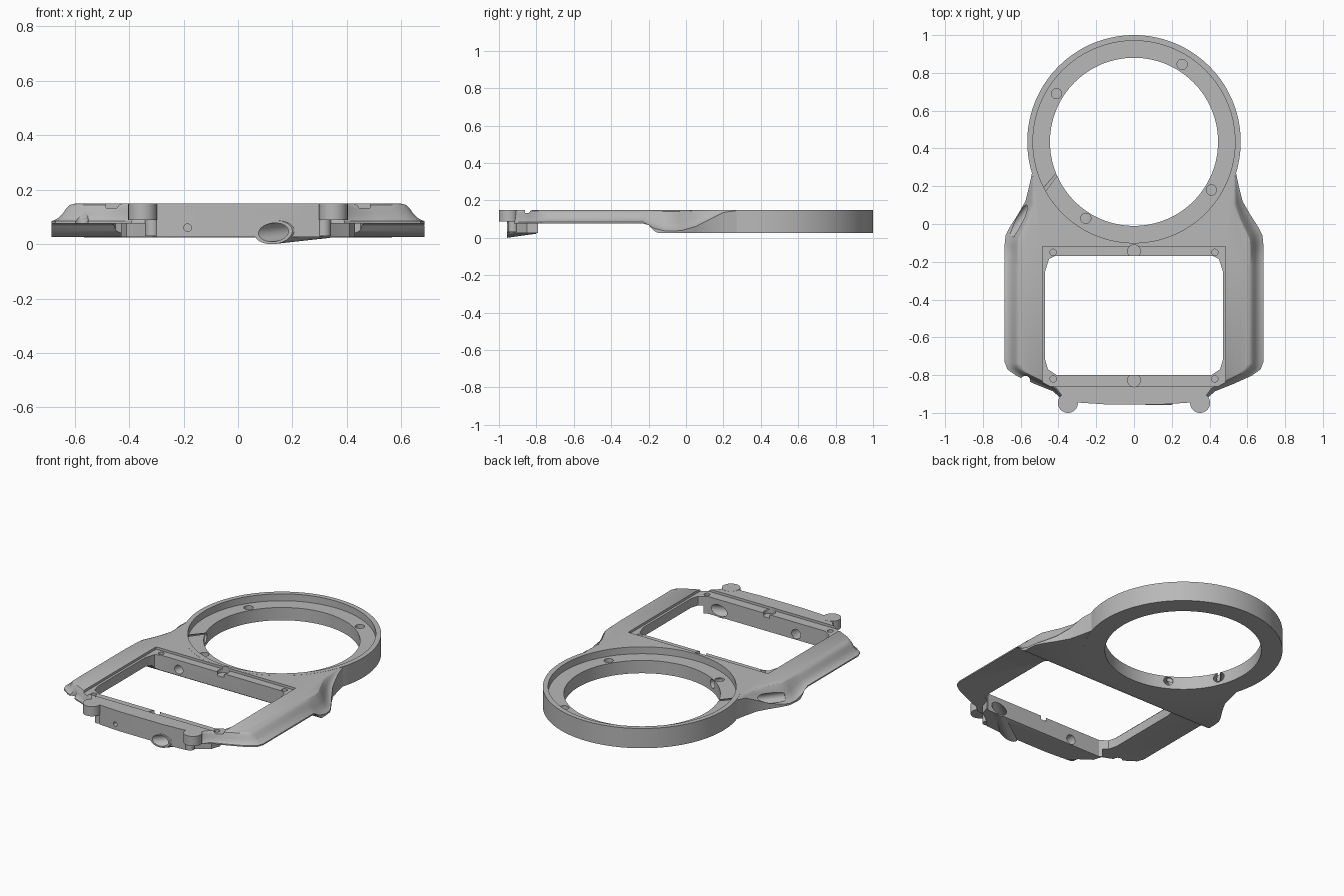
import bpy, bmesh, math
from mathutils import Matrix, Vector

cube = bpy.data.objects.get("Cube")
if cube:
    bpy.data.objects.remove(cube, do_unlink=True)

TOP, BASE = 0.148, 0.025
RING_Y = 0.435

grey = bpy.data.materials.new("satin_grey")
grey.use_nodes = True
grey.diffuse_color = (0.48, 0.48, 0.48, 1)
grey.node_tree.nodes["Principled BSDF"].inputs["Base Color"].default_value = grey.diffuse_color


def finish(name, bm):
    bmesh.ops.recalc_face_normals(bm, faces=bm.faces)
    mesh = bpy.data.meshes.new(name)
    bm.to_mesh(mesh)
    bm.free()
    mesh.materials.append(grey)
    obj = bpy.data.objects.new(name, mesh)
    bpy.context.collection.objects.link(obj)
    return obj


def prism(name, points, low, high, turn=None):
    """Extrude a flat outline from low to high."""
    bm = bmesh.new()
    face = bm.faces.new([bm.verts.new((x, y, low)) for x, y in points])
    new = bmesh.ops.extrude_face_region(bm, geom=[face])["geom"]
    verts = [v for v in new if isinstance(v, bmesh.types.BMVert)]
    bmesh.ops.translate(bm, verts=verts, vec=(0, 0, high - low))
    if turn:
        bmesh.ops.transform(bm, matrix=turn, verts=bm.verts)
    return finish(name, bm)


def rod(name, a, b, radius, sides=32):
    """Cylinder running between two points."""
    a, b = Vector(a), Vector(b)
    turn = (b - a).to_track_quat("Z", "Y").to_matrix().to_4x4()
    bm = bmesh.new()
    bmesh.ops.create_cone(bm, cap_ends=True, segments=sides, radius1=radius, radius2=radius,
                          depth=(b - a).length, matrix=Matrix.Translation((a + b) / 2) @ turn)
    return finish(name, bm)


def upright(name, x, y, radius, low, high=0.3, sides=32):
    return rod(name, (x, y, low), (x, y, high), radius, sides)


def combine(target, operation, tool):
    """Apply one boolean and discard its tool."""
    mod = target.modifiers.new("boolean", "BOOLEAN")
    mod.operation, mod.object, mod.solver = operation, tool, "EXACT"
    bpy.context.view_layer.objects.active = target
    bpy.ops.object.modifier_apply(modifier=mod.name)
    bpy.data.objects.remove(tool, do_unlink=True)


def mirrored(half):
    return half + [(-x, y) for x, y in reversed(half)]


# Shoulders and side rails: outer x, y, inner x, y, height of the slope's foot
stations = [
    (0.54, 0.27, 0.53, 0.26, 0.145), (0.555, 0.2, 0.53, 0.19, 0.135),
    (0.575, 0.12, 0.525, 0.1, 0.095), (0.615, 0.05, 0.55, 0.02, 0.06),
    (0.66, -0.02, 0.58, -0.05, 0.04), (0.68, -0.06, 0.595, -0.08, 0.036),
    (0.685, -0.11, 0.6, -0.12, 0.036), (0.685, -0.17, 0.6, -0.17, 0.05),
    (0.685, -0.23, 0.6, -0.23, 0.084), (0.685, -0.73, 0.6, -0.74, 0.084),
    (0.67, -0.77, 0.585, -0.765, 0.084), (0.62, -0.805, 0.55, -0.79, 0.084),
    (0.53, -0.845, 0.48, -0.825, 0.084), (0.43, -0.885, 0.41, -0.87, 0.084),
    (0.39, -0.92, 0.38, -0.91, 0.084),
]
slope = [(0, 0), (0.15, 0.07), (0.32, 0.2), (0.5, 0.45), (0.65, 0.75), (0.8, 0.93), (1, 1)]


def level(t, rise):
    half = [(ox + (ix - ox) * t, oy + (iy - oy) * t, foot + (TOP - foot) * rise)
            for ox, oy, ix, iy, foot in stations]
    return half + [(-x, y, z) for x, y, z in reversed(half)]


bm = bmesh.new()
floor = [(x, y, BASE) for x, y, z in level(0, 0)]
loops = [[bm.verts.new(p) for p in ring] for ring in [floor] + [level(*s) for s in slope]]
for lower, upper in zip(loops, loops[1:]):
    for i in range(len(lower)):
        j = (i + 1) % len(lower)
        bm.faces.new((lower[i], lower[j], upper[j], upper[i]))
bm.faces.new(loops[0])
bm.faces.new(loops[-1])
frame = finish("frame", bm)

# Raised underside beneath the side rails
underside = [(-1.2, -0.1), (-1.2, 0.076), (-0.23, 0.076), (-0.2, 0.068), (-0.18, 0.045),
             (-0.16, 0.03), (-0.13, 0.02), (-0.13, -0.1)]
sideways = Matrix(((0, 0, 1), (1, 0, 0), (0, 1, 0))).to_4x4()
combine(frame, "DIFFERENCE", prism("underside_cut", underside, -1, 1, sideways))

# Round ring, front bar and bosses
combine(frame, "UNION", upright("ring", 0, RING_Y, 0.565, BASE - 0.0005, TOP + 0.0005, 128))
bar = mirrored([(0.43, -0.79), (0.41, -0.85), (0.34, -0.9), (0.3, -0.945), (0.15, -0.955)])
combine(frame, "UNION", prism("front_bar", bar, BASE, TOP + 0.0004))
for side in (-1, 1):
    combine(frame, "UNION", upright("boss", side * 0.35, -0.947, 0.053, 0.088, TOP + 0.0007))
    combine(frame, "UNION", upright("boss_stem", side * 0.315, -0.925, 0.026, 0.03, 0.13))

# Slanted cable sleeve, trimmed flush with the front
sleeve_a, sleeve_b = Vector((0.13, -0.957, 0.043)), Vector((0.33, -0.8, 0.065))
reach = (sleeve_b - sleeve_a) * 0.5
sleeve = rod("sleeve", sleeve_a - reach, sleeve_b, 0.043)
combine(sleeve, "DIFFERENCE", prism("sleeve_trim", [(-1, -2), (1, -2), (1, -0.957), (-1, -0.957)], -1, 1))
combine(frame, "UNION", sleeve)

# Ring opening with its stepped seat
combine(frame, "DIFFERENCE", upright("ring_seat", 0, RING_Y, 0.535, 0.105, sides=128))
combine(frame, "DIFFERENCE", upright("ring_hole", 0, RING_Y, 0.445, -0.3, sides=128))

# Window opening with its shallow seat
seat = mirrored([(0.485, -0.12), (0.485, -0.86)])
combine(frame, "DIFFERENCE", prism("window_seat", seat, 0.133, 0.3))
window = mirrored([(0.42, -0.17), (0.45, -0.185), (0.47, -0.25), (0.47, -0.72),
                   (0.455, -0.77), (0.41, -0.8)])
combine(frame, "DIFFERENCE", prism("window_hole", window, -0.3, 0.3))

# Screw holes and centre notches
for x, y in ((0.255, 0.845), (-0.41, 0.69), (0.41, 0.18), (-0.255, 0.03)):
    combine(frame, "DIFFERENCE", upright("ring_screw", x, y, 0.027, 0.05))
for y in (-0.15, -0.82):
    for x in (-0.428, 0.428):
        combine(frame, "DIFFERENCE", upright("window_screw", x, y, 0.017, 0.1, sides=20))
for y in (-0.145, -0.828):
    combine(frame, "DIFFERENCE", upright("notch", 0, y, 0.034, 0.11))

# Cable channels: start, end, radius
channels = [
    (sleeve_a - reach, sleeve_b + reach, 0.034),
    ((-0.185, -1.1, 0.06), (-0.185, -0.7, 0.06), 0.014),
    ((-0.2, -0.88, 0.06), (-0.21, -0.7, 0.06), 0.03),
    ((-0.18, 0.15, 0.075), (-0.31, -0.22, 0.075), 0.027),
    ((-0.66, -0.05, 0.08), (-0.38, 0.3, 0.075), 0.03),
]
for a, b, radius in channels:
    combine(frame, "DIFFERENCE", rod("channel", a, b, radius))

# Small clip notch at the front corner
combine(frame, "DIFFERENCE", upright("clip_notch", -0.575, -0.83, 0.026, -0.1, sides=16))

bpy.ops.object.select_all(action="DESELECT")
frame.select_set(True)
bpy.context.view_layer.objects.active = frame
bpy.ops.object.shade_smooth_by_angle(angle=math.radians(30))
